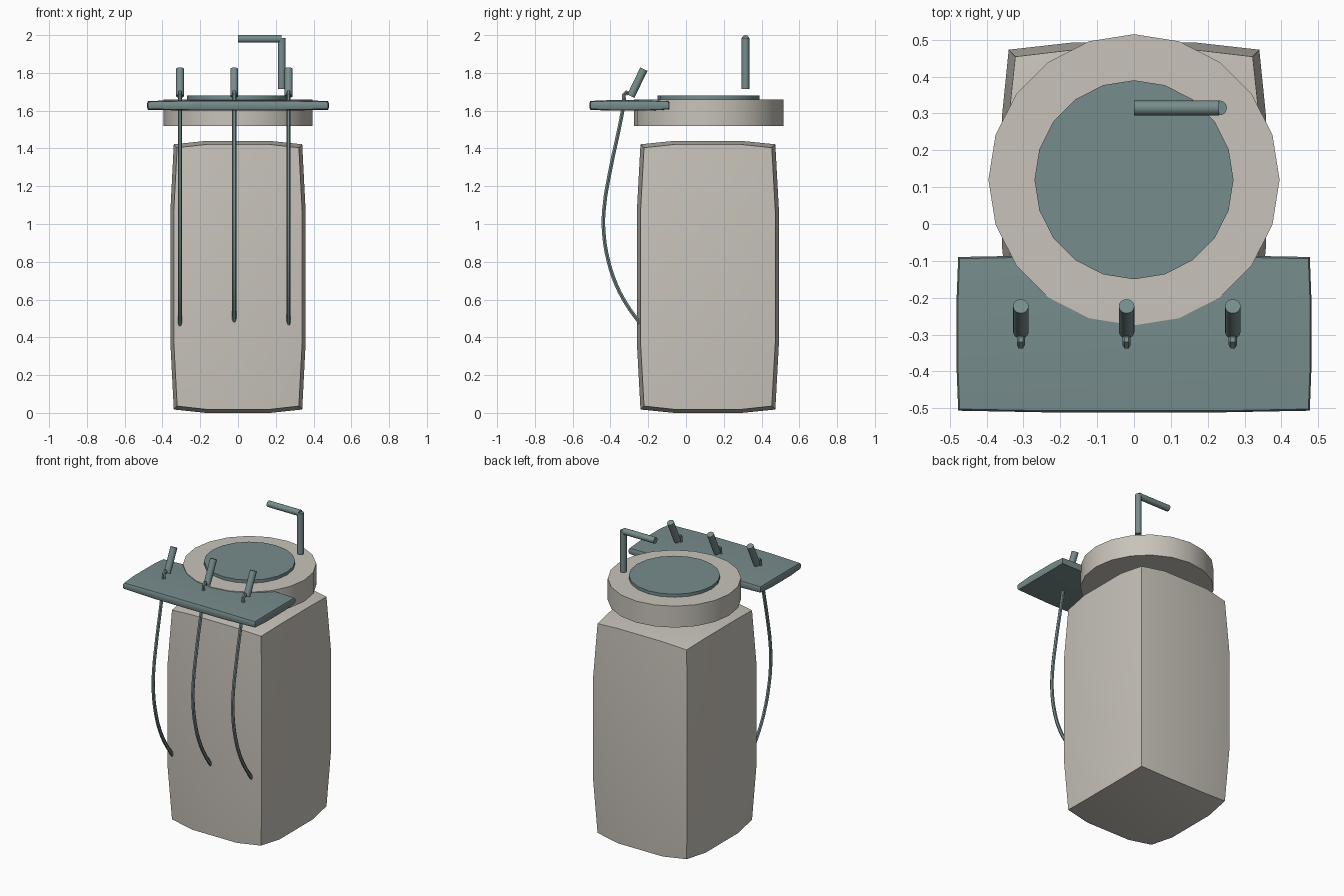
import bpy, bmesh, math
from mathutils import Vector

if "Cube" in bpy.data.objects:
    bpy.data.objects.remove(bpy.data.objects["Cube"])


def material(name, rgb):
    m = bpy.data.materials.new(name)
    m.diffuse_color = (*rgb, 1)
    m.use_nodes = True
    m.node_tree.nodes["Principled BSDF"].inputs["Base Color"].default_value = m.diffuse_color
    return m


BEIGE = material("warm_beige", (0.58, 0.55, 0.495))
TEAL = material("grey_teal", (0.185, 0.262, 0.262))


def finish(ob, mat):
    ob.data.materials.clear()
    ob.data.materials.append(mat)
    bpy.ops.object.select_all(action='DESELECT')
    ob.select_set(True)
    bpy.context.view_layer.objects.active = ob
    bpy.ops.object.shade_smooth_by_angle(angle=math.radians(30))


def bulged_box(name, centre, corner, bulge, mat):
    """Box with 4 cuts per side whose faces swell outwards."""
    bm = bmesh.new()
    bmesh.ops.create_cube(bm, size=2)
    bmesh.ops.subdivide_edges(bm, edges=bm.edges[:], cuts=3, use_grid_fill=True)
    for v in bm.verts:
        p = v.co.copy()
        g = [min(1, 2 * (1 - abs(t))) for t in p]
        for i in range(3):
            swell = g[(i + 1) % 3] + g[(i + 2) % 3]
            v.co[i] = centre[i] + p[i] * (corner[i] + bulge[i] * swell)
    me = bpy.data.meshes.new(name)
    bm.to_mesh(me)
    bm.free()
    ob = bpy.data.objects.new(name, me)
    bpy.context.collection.objects.link(ob)
    finish(ob, mat)


def rod(name, a, b, r, mat, sides=20):
    """Cylinder between two points."""
    a, b = Vector(a), Vector(b)
    d = b - a
    bpy.ops.mesh.primitive_cylinder_add(
        vertices=sides, radius=r, depth=d.length, location=(a + b) / 2,
        rotation=d.to_track_quat('Z', 'Y').to_euler())
    ob = bpy.context.object
    ob.name = name
    finish(ob, mat)


def hose(name, x, path, r, mat):
    """Round tube along a path of (y, z) points."""
    cu = bpy.data.curves.new(name, 'CURVE')
    cu.dimensions = '3D'
    cu.bevel_depth = r
    cu.bevel_resolution = 1
    cu.resolution_u = 3
    cu.use_fill_caps = True
    sp = cu.splines.new('BEZIER')
    sp.bezier_points.add(len(path) - 1)
    for bp, (y, z) in zip(sp.bezier_points, path):
        bp.co = (x, y, z)
        bp.handle_left_type = bp.handle_right_type = 'AUTO'
    ob = bpy.data.objects.new(name, cu)
    bpy.context.collection.objects.link(ob)
    bpy.ops.object.select_all(action='DESELECT')
    ob.select_set(True)
    bpy.context.view_layer.objects.active = ob
    bpy.ops.object.convert(target='MESH')
    finish(bpy.context.object, mat)


# Main body and floating collar
bulged_box("body", (0, 0.116, 0.72), (0.322, 0.338, 0.684), (0.018, 0.019, 0.018), BEIGE)
rod("collar", (0, 0.12, 1.52), (0, 0.12, 1.66), 0.395, BEIGE)
rod("lid_disc", (0, 0.12, 1.65), (0, 0.12, 1.68), 0.27, TEAL)

# Front shelf
bulged_box("shelf", (0, -0.298, 1.628), (0.473, 0.204, 0.019), (0.004, 0.0045, 0.0045), TEAL)

# Levers and hoses along the shelf
PATH = [(-0.305, 1.685), (-0.317, 1.698), (-0.328, 1.64), (-0.351, 1.52),
        (-0.4, 1.29), (-0.434, 1.08), (-0.435, 0.95), (-0.41, 0.8),
        (-0.37, 0.68), (-0.315, 0.575), (-0.255, 0.49), (-0.225, 0.45)]
for side, x in (("left", -0.307), ("middle", -0.02), ("right", 0.268)):
    rod(f"lever_{side}", (x, -0.292, 1.677), (x, -0.223, 1.82), 0.021, TEAL)
    hose(f"hose_{side}", x, PATH, 0.011, TEAL)

# Bent pipe at the back
rod("pipe_upright", (0.232, 0.315, 1.715), (0.232, 0.315, 1.985), 0.02, TEAL)
rod("pipe_arm", (0, 0.315, 1.98), (0.23, 0.315, 1.98), 0.02, TEAL)
